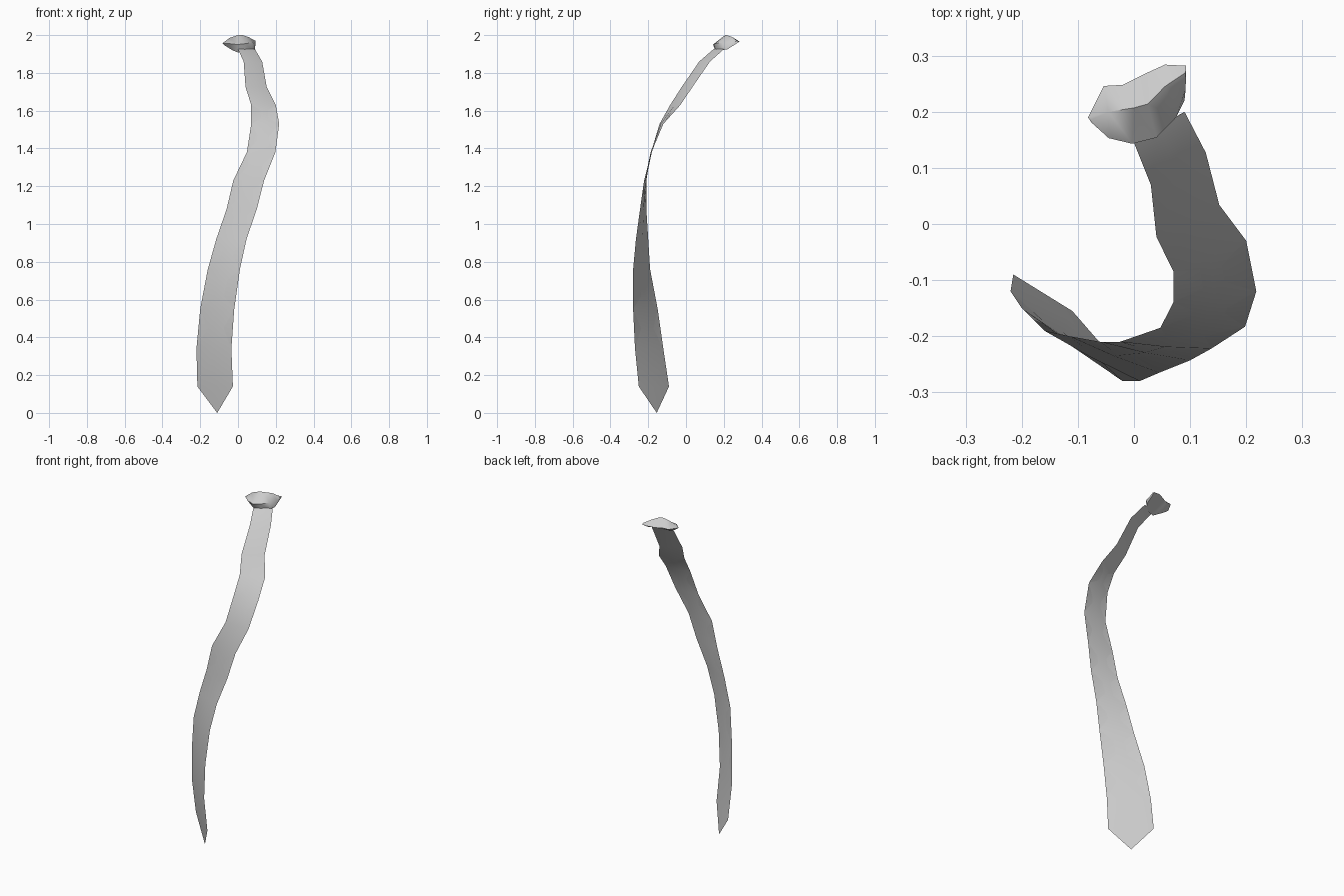
import bpy
import bmesh
from math import radians
from mathutils import Vector

default_cube = bpy.data.objects.get("Cube")
if default_cube:
    bpy.data.objects.remove(default_cube, do_unlink=True)

# Plain grey cloth
cloth = bpy.data.materials.new("grey_cloth")
cloth.use_nodes = True
grey = (0.6, 0.6, 0.6, 1)
cloth.diffuse_color = grey
cloth.node_tree.nodes["Principled BSDF"].inputs["Base Color"].default_value = grey


def loft(bm, rings):
    """Bridge a series of closed rings with quads and return their vertices."""
    loops = [[bm.verts.new(point) for point in ring] for ring in rings]
    for lower, upper in zip(loops, loops[1:]):
        count = len(lower)
        for i in range(count):
            j = (i + 1) % count
            bm.faces.new((lower[i], lower[j], upper[j], upper[i]))
    return loops


def finish(bm, name, sharp_angle):
    """Turn the bmesh into a smooth shaded cloth object."""
    bmesh.ops.remove_doubles(bm, verts=bm.verts, dist=0.0005)
    bmesh.ops.recalc_face_normals(bm, faces=bm.faces)
    mesh = bpy.data.meshes.new(name)
    bm.to_mesh(mesh)
    bm.free()
    mesh.materials.append(cloth)
    part = bpy.data.objects.new(name, mesh)
    bpy.context.collection.objects.link(part)
    bpy.ops.object.select_all(action="DESELECT")
    part.select_set(True)
    bpy.context.view_layer.objects.active = part
    bpy.ops.object.shade_smooth_by_angle(angle=radians(sharp_angle))
    return part


# Twisting ribbon stations: height, right edge x and y, left edge x and y
stations = [
    (.14, -.215, -.09, -.027, -.25),
    (.34, -.22, -.12, -.035, -.27),
    (.55, -.2, -.15, -.02, -.28),
    (.76, -.16, -.19, .01, -.28),
    (.92, -.115, -.2, .045, -.265),
    (1.08, -.06, -.21, .1, -.243),
    (1.23, -.025, -.21, .138, -.222),
    (1.38, .047, -.185, .198, -.183),
    (1.53, .07, -.14, .218, -.12),
    (1.63, .07, -.084, .2, -.03),
    (1.725, .04, -.023, .152, .034),
    (1.86, .03, .07, .128, .127),
    (1.925, 0, .145, .09, .2),
]
edges = [(Vector((a, b, z)), Vector((c, d, z))) for z, a, b, c, d in stations]
middles = [(a + b) / 2 for a, b in edges]

# Each section is a very thin lens, padded in the middle
padding = 0.003
sections = []
for i, (first, second) in enumerate(edges):
    along = middles[min(i + 1, len(middles) - 1)] - middles[max(i - 1, 0)]
    outward = (second - first).cross(along).normalized() * padding
    sections.append((first, middles[i] + outward, second, middles[i] - outward))

ribbon = bmesh.new()
loops = loft(ribbon, sections)
ribbon.faces.new(loops[-1])

# Pointed lower end
tip = ribbon.verts.new((-.11, -.155, 0))
for i, corner in enumerate(loops[0]):
    ribbon.faces.new((corner, tip, loops[0][(i + 1) % len(loops[0])]))
finish(ribbon, "tie_blade", 60)

# Knot sections across its width: back rim, top ridge, front bulge, lower hem
knot_sections = [
    [(-.082, .19, 1.955), (-.078, .185, 1.96), (-.075, .18, 1.955), (-.07, .19, 1.945)],
    [(-.054, .246, 1.96), (-.045, .2, 1.985), (-.045, .153, 1.955), (-.03, .185, 1.92)],
    [(-.02, .248, 1.96), (0, .207, 2), (-.003, .143, 1.95), (0, .16, 1.908)],
    [(.02, .268, 1.96), (.025, .214, 2), (.04, .154, 1.955), (.035, .165, 1.915)],
    [(.055, .284, 1.965), (.055, .245, 1.99), (.075, .19, 1.96), (.075, .195, 1.92)],
    [(.093, .282, 1.965), (.092, .27, 1.97), (.092, .24, 1.955), (.09, .22, 1.925)],
]
knot = bmesh.new()
loops = loft(knot, knot_sections)
for end in (loops[0], loops[-1]):
    knot.faces.new(end)
finish(knot, "tie_knot", 50)
